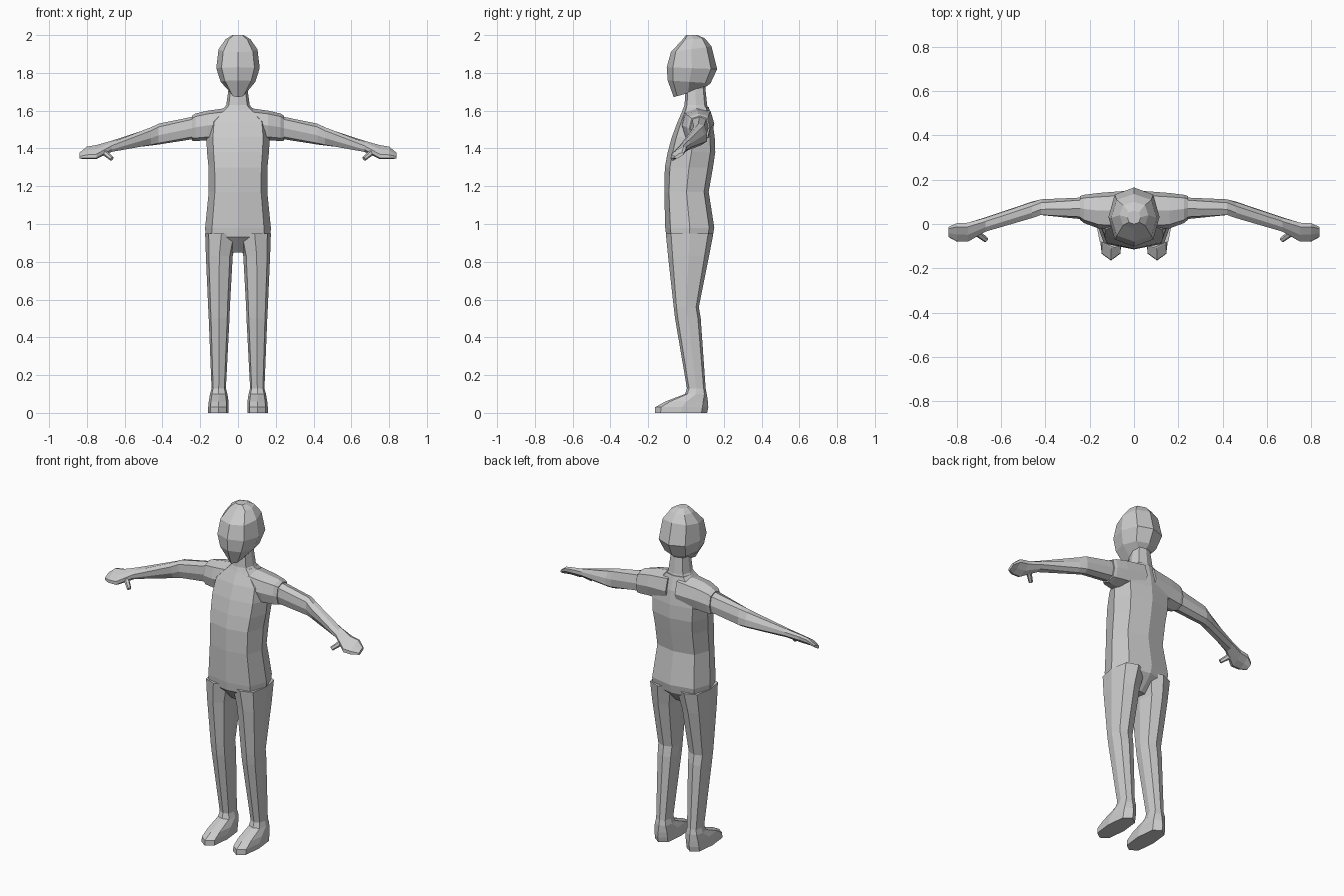
import bpy, bmesh
from math import cos, sin, pi, radians
from mathutils import Vector

if "Cube" in bpy.data.objects:
    bpy.data.objects.remove(bpy.data.objects["Cube"])

X, Y = Vector((1, 0, 0)), Vector((0, 1, 0))


def ring(c, u, v, n=8, p=0.72):
    """Rounded-box section around c, spanned by half-axes u and v."""
    def f(t):
        return abs(t) ** p * (1 if t > 0 else -1) if abs(t) > 1e-6 else 0
    return [Vector(c) + u * f(cos(2 * pi * i / n)) + v * f(sin(2 * pi * i / n))
            for i in range(n)]


def loft(name, rings, mirror=False):
    bm = bmesh.new()
    loops = [[bm.verts.new(p) for p in r] for r in rings]
    n = len(loops[0])
    for a, b in zip(loops, loops[1:]):
        for i in range(n):
            j = (i + 1) % n
            bm.faces.new((a[i], a[j], b[j], b[i]))
    bm.faces.new(loops[0][::-1])
    bm.faces.new(loops[-1])
    bmesh.ops.recalc_face_normals(bm, faces=bm.faces)
    me = bpy.data.meshes.new(name)
    bm.to_mesh(me)
    bm.free()
    ob = bpy.data.objects.new(name, me)
    bpy.context.collection.objects.link(ob)
    if mirror:
        m = ob.modifiers.new("Mirror", 'MIRROR')
        m.use_mirror_merge = False
    return ob


def level(zf, zb, x0, x1, yf, yb, p=0.72):
    """Horizontal section, optionally tilted from front height to back height."""
    c = ((x0 + x1) / 2, (yf + yb) / 2, (zf + zb) / 2)
    return ring(c, X * (x1 - x0) / 2, Vector((0, yb - yf, zb - zf)) / 2, p=p)


def across(x, y, z, a, b, roll=0):
    """Section across a sideways limb."""
    r = radians(roll)
    return ring((x, y, z), Vector((0, cos(r), sin(r))) * a,
                Vector((0, -sin(r), cos(r))) * b)


# Torso: z, half width, front, back
loft("torso", [level(z, z, -w, w, f, b, 0.68) for z, w, f, b in [
    (.85, .06, -.03, .06), (.93, .172, -.104, .14), (.98, .174, -.11, .15),
    (1.17, .155, -.115, .12), (1.30, .156, -.112, .143), (1.38, .164, -.097, .155),
    (1.46, .168, -.075, .152), (1.54, .16, -.045, .14), (1.62, .07, -.01, .12)]])

# Neck
loft("neck", [level(z, z, -w, w, f, b) for z, w, f, b in [
    (1.57, .11, -.03, .13), (1.63, .062, -.008, .112), (1.74, .047, 0, .1)]])

# Head: front z, back z, half width, front, back
loft("head", [level(zf, zb, -w, w, f, b, 0.8) for zf, zb, w, f, b in [
    (1.672, 1.715, .038, -.065, .09), (1.76, 1.745, .092, -.097, .13),
    (1.83, 1.82, .115, -.102, .165), (1.91, 1.94, .103, -.08, .135),
    (1.975, 1.983, .065, -.02, .1), (2.0, 2.0, .03, 0, .06)]])

# Legs with feet: z, inner x, outer x, front, back
loft("leg_and_foot", [level(z, z, i, o, f, b) for z, i, o, f, b in [
    (0, .05, .158, -.165, .112), (.03, .05, .158, -.163, .118),
    (.06, .05, .155, -.11, .116), (.1, .056, .148, -.005, .11),
    (.13, .064, .14, .005, .104), (.5, .045, .155, -.058, .078),
    (.56, .043, .158, -.065, .068), (.83, .028, .17, -.095, .122),
    (.95, .002, .174, -.107, .145)]], mirror=True)

# Shoulders
loft("shoulder", [across(*r) for r in [
    (.03, .06, 1.53, .09, .088), (.16, .06, 1.522, .08, .078),
    (.225, .068, 1.512, .064, .073), (.243, .072, 1.507, .054, .066)]], mirror=True)

# Arms with hands
loft("arm_and_hand", [across(*r) for r in [
    (.22, .07, 1.512, .05, .06), (.42, .076, 1.476, .036, .056, 10),
    (.46, .064, 1.464, .036, .05, 15), (.67, -.002, 1.411, .034, .024, 30),
    (.75, -.037, 1.381, .053, .02, 36), (.80, -.038, 1.377, .05, .017, 34),
    (.838, -.036, 1.362, .026, .009, 30)]], mirror=True)

# Thumbs
a, b = Vector((.715, -.035, 1.385)), Vector((.668, -.072, 1.345))
d = (b - a).normalized()
u = d.cross(Y).normalized()
v = d.cross(u)
loft("thumb", [ring(c, u * s, v * s, 6, 1) for c, s in
               [(a, .016), (b, .012)]], mirror=True)
